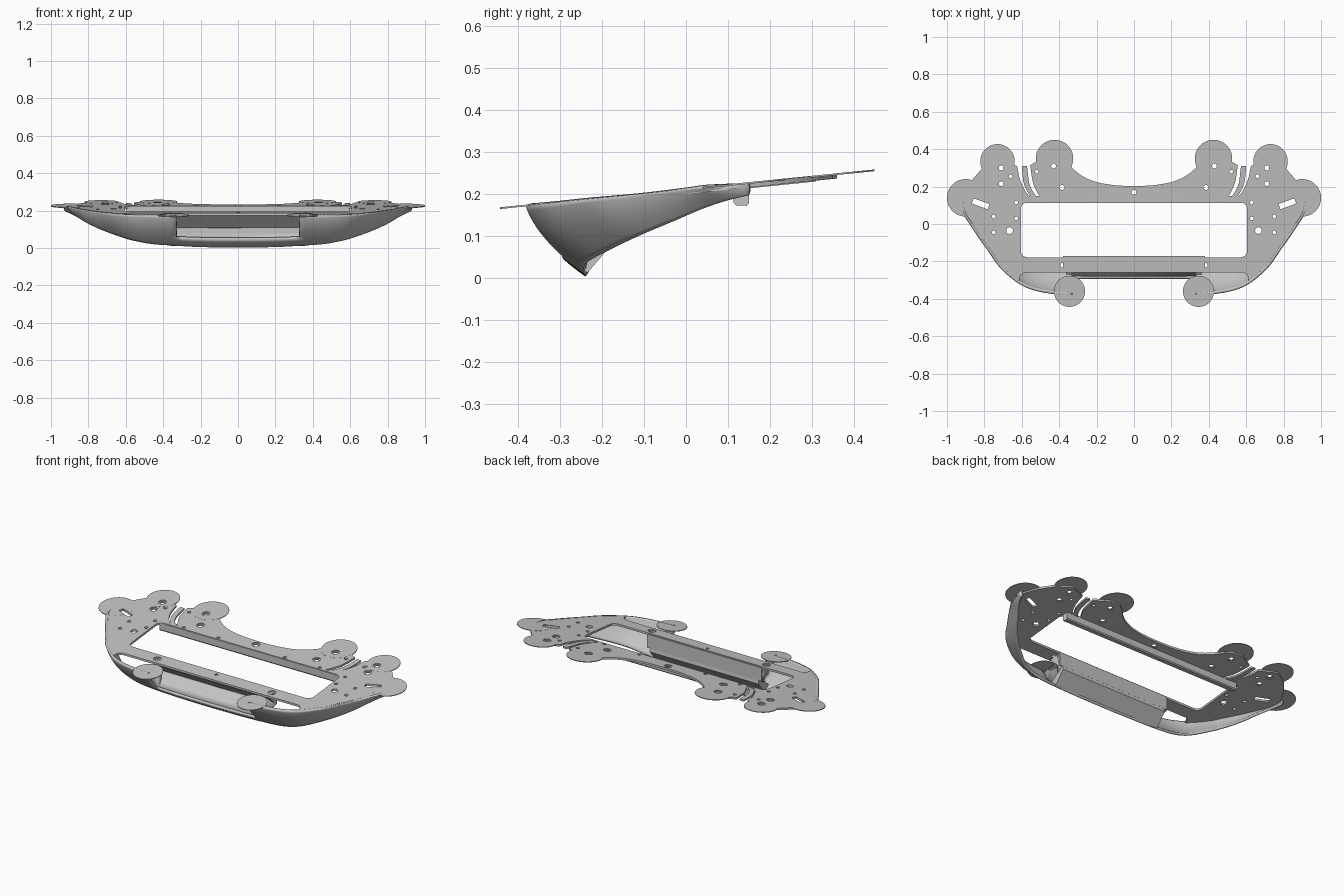
import bpy, bmesh, math
from mathutils import Vector

if "Cube" in bpy.data.objects:
    bpy.data.objects.remove(bpy.data.objects["Cube"], do_unlink=True)

GREY = (0.55, 0.55, 0.55, 1)
mat = bpy.data.materials.new("plain grey")
mat.use_nodes = True
mat.diffuse_color = GREY
mat.node_tree.nodes["Principled BSDF"].inputs["Base Color"].default_value = GREY


def deck(y):
    """Height of the tilted top surface."""
    return 0.2125 + 0.101 * y


def add_object(name, bm, smooth=False):
    mesh = bpy.data.meshes.new(name)
    bm.to_mesh(mesh)
    bm.free()
    mesh.materials.append(mat)
    obj = bpy.data.objects.new(name, mesh)
    bpy.context.collection.objects.link(obj)
    if smooth:
        bpy.ops.object.select_all(action='DESELECT')
        obj.select_set(True)
        bpy.context.view_layer.objects.active = obj
        bpy.ops.object.shade_smooth_by_angle(angle=math.radians(35))
    return obj


def sheet(name, loops, thick, drop=0.0):
    """Flat sheet lying on the tilted deck; loops inside the first are holes."""
    curve = bpy.data.curves.new(name + " outline", 'CURVE')
    curve.dimensions = '2D'
    curve.fill_mode = 'BOTH'
    curve.extrude = thick / 2
    for loop in loops:
        spline = curve.splines.new('POLY')
        spline.points.add(len(loop) - 1)
        for point, (x, y) in zip(spline.points, loop):
            point.co = (x, y, 0, 1)
        spline.use_cyclic_u = True
    temp = bpy.data.objects.new("outline", curve)
    bpy.context.collection.objects.link(temp)
    graph = bpy.context.evaluated_depsgraph_get()
    mesh = bpy.data.meshes.new_from_object(temp.evaluated_get(graph))
    bpy.data.objects.remove(temp, do_unlink=True)
    bpy.data.curves.remove(curve)
    bm = bmesh.new()
    bm.from_mesh(mesh)
    bpy.data.meshes.remove(mesh)
    bmesh.ops.remove_doubles(bm, verts=bm.verts, dist=0.00001)
    bmesh.ops.recalc_face_normals(bm, faces=bm.faces)
    for v in bm.verts:
        v.co.z += deck(v.co.y) - drop - thick / 2
    return add_object(name, bm)


def prism(name, section, half_width):
    """Solid with a (y, z) section, running across the model."""
    bm = bmesh.new()
    ends = [[bm.verts.new((s * half_width, y, z)) for y, z in section] for s in (-1, 1)]
    for end in ends:
        bm.faces.new(end)
    for i in range(len(section)):
        j = (i + 1) % len(section)
        bm.faces.new((ends[0][i], ends[0][j], ends[1][j], ends[1][i]))
    bmesh.ops.recalc_face_normals(bm, faces=bm.faces)
    return add_object(name, bm)


def circle(x, y, r, n=40):
    return [(x + r * math.cos(math.tau * i / n), y + r * math.sin(math.tau * i / n)) for i in range(n)]


def rounded_rect(x, y, w, h, r, turn=0.0, n=6):
    pts = []
    for k, (sx, sy) in enumerate([(1, 1), (-1, 1), (-1, -1), (1, -1)]):
        for i in range(n + 1):
            a = (k + i / n) * math.pi / 2
            px = sx * (w / 2 - r) + r * math.cos(a)
            py = sy * (h / 2 - r) + r * math.sin(a)
            pts.append((x + px * math.cos(turn) - py * math.sin(turn),
                        y + px * math.sin(turn) + py * math.cos(turn)))
    return pts


def flow(points, n=5):
    """Smooth curve through the points."""
    pts = [Vector(p) for p in points]
    ext = [2 * pts[0] - pts[1]] + pts + [2 * pts[-1] - pts[-2]]
    out = []
    for a, b, c, d in zip(ext, ext[1:], ext[2:], ext[3:]):
        for i in range(n):
            t = i / n
            out.append(0.5 * (2 * b + (c - a) * t + (2 * a - 5 * b + 4 * c - d) * t ** 2
                              + (3 * b - a - 3 * c + d) * t ** 3))
    return out + [pts[-1]]


def mirrored(half):
    """Right half starting on the centre line, completed to the left."""
    return [(-p[0], *p[1:]) for p in reversed(half[1:])] + half


# Main plate outline, right half from front to back
side_edge = [(.62, -.31), (.715, -.23), (.775, -.145), (.825, -.075), (.875, 0), (.91, .06), (.93, .12)]
back_edge = [(.36, .33), (.32, .29), (.27, .253), (.2, .224), (.1, .207), (0, .203)]
slot_out = [(.625, .31), (.61, .24), (.58, .175), (.54, .128)]
slot_in = [(.49, .128), (.515, .165), (.54, .22), (.555, .315)]
half = [(0, -.26), (.585, -.26), (.607, -.275), (.612, -.3)]
half += [tuple(p) for p in flow(side_edge)]
half += [(.87, .23), (.81, .3), (.73, .35)]
for run in (slot_out, slot_in, [(.47, .36), (.4, .36)], back_edge):
    half += [tuple(p) for p in flow(run)]
outline = half + [(-x, y) for x, y in reversed(half[1:-1])]

# Holes in the plate
SLOT, TURN = Vector((.82, .108)), .35
big = [(.71, .3), (.71, .215), (.43, .31), (.385, .195), (.38, -.22)]
small = [(.66, .255), (.52, .28), (.63, .115), (.45, .13), (.22, .13),
         (.75, .04), (.63, .03), (.75, -.045)]
holes = [rounded_rect(0, -.0315, 1.21, .293, .035), circle(0, .17, .022), circle(0, -.205, .009, 16)]
for s in (1, -1):
    holes += [circle(s * x, y, .022, 24) for x, y in big]
    holes += [circle(s * x, y, .01, 16) for x, y in small]
    holes.append(circle(s * .665, -.035, .018, 24))
    holes.append(rounded_rect(s * SLOT.x, SLOT.y, .09, .03, .003, s * TURN))
sheet("main_plate", [outline] + holes, .012)

# Stepped seats inside the large holes
sheet("centre_hole_seat", [circle(0, .17, .024), circle(0, .17, .013)], .006, .005)
for side, s in (("left", 1), ("right", -1)):
    for i, (x, y) in enumerate(big):
        sheet(f"{side}_hole_seat_{i}", [circle(s * x, y, .024), circle(s * x, y, .013)], .006, .005)

# Thin round tabs around the rim
tabs = {"rear_outer_tab": (.73, .335, .092), "rear_inner_tab": (.425, .35, .1),
        "front_tab": (.345, -.36, .083)}
# The side tab is notched where the plate's slot runs under it
along = Vector((math.cos(TURN), math.sin(TURN)))
notched = []
for p in map(Vector, circle(.9, .14, .1, 160)):
    u, v = (p - SLOT).dot(along), along.cross(p - SLOT)
    notched.append(p + along * (.045 - u) if abs(v) < .015 and u < .045 else p)

for side, s in (("left", 1), ("right", -1)):
    sheet(f"{side}_side_tab", [[(s * p.x, p.y) for p in notched]], .004, -.0006)
    for name, (x, y, r) in tabs.items():
        cuts = [circle(s * a, b, .022, 24) for a, b in big if math.hypot(a - x, b - y) + .022 < r]
        sheet(f"{side}_{name}", [circle(s * x, y, r, 64)] + cuts, .004, -.0006)

    # Lowered curved rail beside each slot
    inner = flow([(.5, .125), (.535, .165), (.56, .22), (.572, .31)])
    outer = flow([(.53, .12), (.565, .165), (.59, .22), (.6, .31)])
    rail = [(s * p.x, p.y) for p in inner + outer[::-1]]
    sheet(f"{side}_slot_rail", [rail], .01, .004)

# Bar along the back of the window
prism("window_back_bar", [(.113, .22), (.113, .18), (.119, .173), (.145, .172), (.15, .178), (.15, .222)], .6)

# Curved skirt with a wide notch in the middle of the front
top = [(0, -.387), (.2, -.387), (.33, -.383), (.45, -.372), (.55, -.35), (.63, -.31), (.72, -.23),
       (.78, -.145), (.83, -.075), (.88, 0), (.915, .06), (.933, .15)]
bottom = [(0, -.24, .003), (.2, -.24, .005), (.33, -.245, .012), (.45, -.245, .02), (.53, -.24, .033),
          (.6, -.215, .05), (.7, -.145, .085), (.76, -.09, .11), (.81, -.03, .135), (.86, .04, .165),
          (.9, .1, .185), (.925, .15, .197)]
top = flow(mirrored([(x, y, deck(y) - .001) for x, y in top]))
bottom = flow(mirrored(bottom))
ROWS = 12
bm = bmesh.new()
grid = []
for a, b in zip(top, bottom):
    out = Vector((a.x - b.x, a.y - b.y, 0)).normalized() * (a - b).length * .1
    grid.append([bm.verts.new(a.lerp(b, j / ROWS) + out * 4 * (j / ROWS) * (1 - j / ROWS))
                 for j in range(ROWS + 1)])
for c, d in zip(grid, grid[1:]):
    for j in range(ROWS):
        mid = (c[j].co + d[j + 1].co) / 2
        if abs(mid.x) > .33 or mid.z < .05:
            bm.faces.new((c[j], c[j + 1], d[j + 1], d[j]))
bmesh.ops.delete(bm, geom=[v for v in bm.verts if not v.link_faces], context='VERTS')
skirt = add_object("front_skirt", bm, True)
shell = skirt.modifiers.new("shell", 'SOLIDIFY')
shell.thickness = .014
shell.offset = -1

# Recess behind the notch: side walls and sloping floor
rows = [(-.37, .33, .155), (-.335, .33, .1), (-.283, .33, .05), (-.23, .35, .078),
        (-.195, .375, .1), (-.18, .38, .112)]
bm = bmesh.new()
rings = [[bm.verts.new((x, y, z)) for x, z in
          ((-w, deck(y) - .008), (-w, low), (w, low), (w, deck(y) - .008))] for y, w, low in rows]
for k, (a, b) in enumerate(zip(rings, rings[1:])):
    for i in range(3):
        if i != 1 or k > 1:
            bm.faces.new((a[i], a[i + 1], b[i + 1], b[i]))
bmesh.ops.recalc_face_normals(bm, faces=bm.faces)
recess = add_object("recess_walls", bm, True)
shell = recess.modifiers.new("shell", 'SOLIDIFY')
shell.thickness = .008
shell.offset = 0

# Solid floor below the recess and overhanging back wall above it
prism("recess_floor", [(-.276, .045), (-.195, .097), (-.173, .112), (-.17, .088), (-.235, .012)], .36)
prism("recess_back", [(-.26, deck(-.26) - .006), (-.172, deck(-.172) - .006), (-.172, .108), (-.19, .112)], .38)
